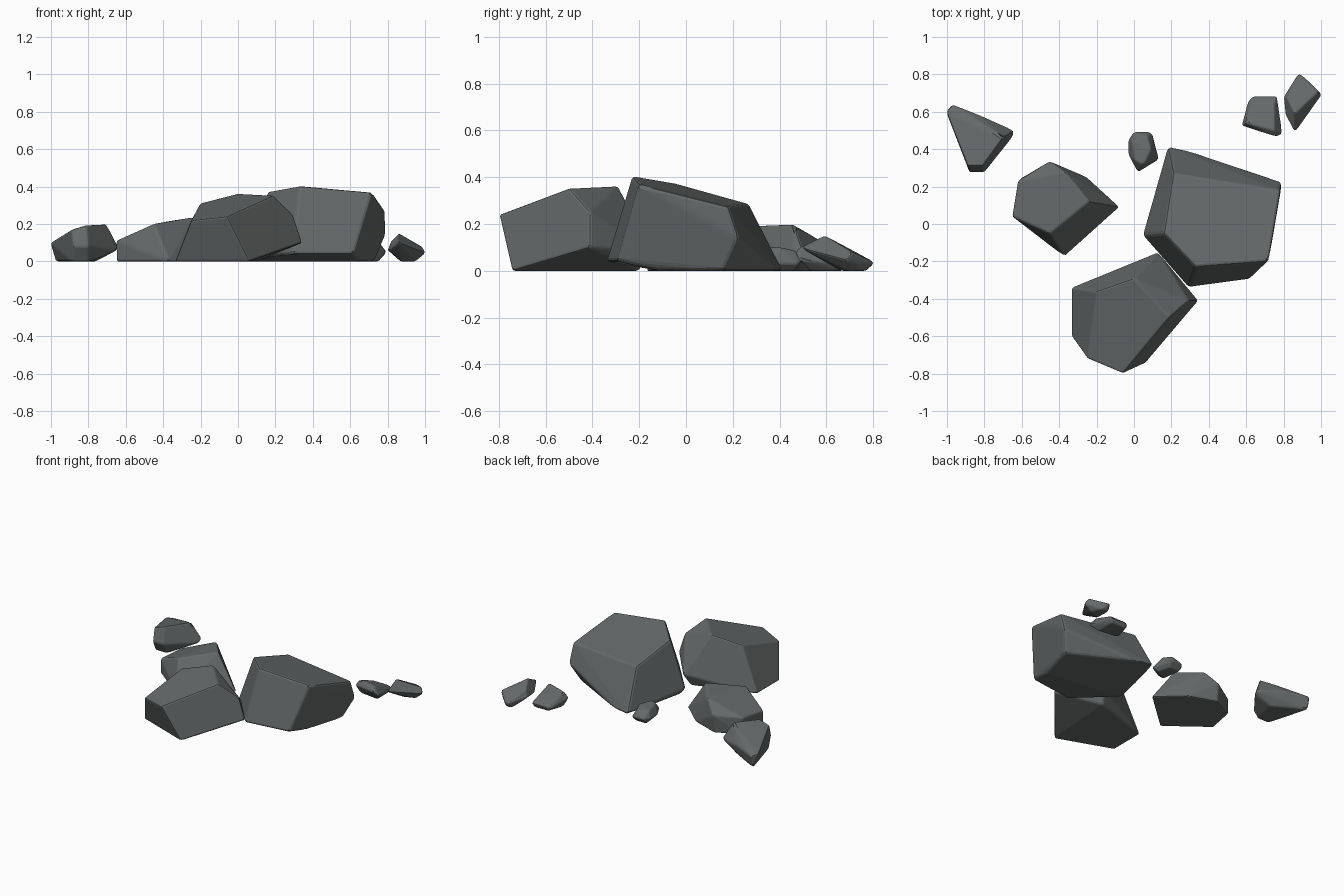
import bpy, bmesh, math

stone = bpy.data.materials.new("dark grey stone")
stone.diffuse_color = (0.13, 0.142, 0.142, 1)


def rock(name, bevel, pts):
    """Chiselled boulder: convex hull of a few corners, near-flat facets merged, edges softened."""
    bm = bmesh.new()
    for p in pts:
        bm.verts.new(p)
    hull = bmesh.ops.convex_hull(bm, input=bm.verts[:])
    junk = list({g for g in hull["geom_interior"] + hull["geom_unused"]
                 if isinstance(g, bmesh.types.BMVert)})
    bmesh.ops.delete(bm, geom=junk, context='VERTS')
    bmesh.ops.dissolve_limit(bm, angle_limit=math.radians(7),
                             verts=bm.verts[:], edges=bm.edges[:])
    bmesh.ops.recalc_face_normals(bm, faces=bm.faces[:])
    me = bpy.data.meshes.new(name)
    bm.to_mesh(me)
    bm.free()
    ob = bpy.data.objects.new(name, me)
    bpy.context.collection.objects.link(ob)
    me.materials.append(stone)
    b = ob.modifiers.new("soft edges", 'BEVEL')
    b.width = bevel
    b.segments = 2
    b.limit_method = 'ANGLE'
    b.angle_limit = math.radians(12)


# three large boulders
rock("large_boulder", 0.014, [
    (.33, -.23, .405), (.72, -.20, .37), (.785, .18, .275), (.21, .27, .285), (.16, -.05, .375),
    (.79, .225, .14), (.73, .16, 0), (.18, .415, 0), (.30, .39, 0), (.045, -.06, .04),
    (.08, -.04, 0), (.29, -.34, .04), (.62, -.295, .04), (.64, -.12, 0), (.33, -.15, 0)])
rock("front_boulder", 0.01, [
    (-.06, -.80, .24), (-.25, -.72, .22), (-.20, -.36, .312), (0, -.29, .363), (.19, -.50, .353),
    (.295, -.41, .25), (.345, -.41, .10), (.13, -.15, .09), (.06, -.745, 0), (-.335, -.60, 0),
    (-.335, -.34, 0), (.10, -.20, 0)])
rock("left_boulder", 0.01, [
    (-.65, .04, .11), (-.45, -.05, .20), (-.24, .12, .235), (-.37, .28, .215), (-.62, .23, .12),
    (-.45, .335, .13), (-.075, .09, 0), (-.37, -.175, 0), (-.65, .04, 0), (-.61, .24, 0),
    (-.45, .32, 0), (-.25, .25, 0)])

# four small stones
rock("far_left_stone", 0.01, [
    (-1.005, .60, .10), (-.97, .64, .09), (-.70, .46, .20), (-.81, .31, .195), (-.89, .31, .17),
    (-.83, .585, .10), (-.64, .50, .08), (-.645, .47, .06), (-.80, .275, .08), (-.88, .275, .08),
    (-.975, .62, 0), (-.80, .32, 0), (-.89, .32, 0), (-.76, .50, 0)])
rock("middle_stone", 0.008, [
    (-.01, .44, .09), (.005, .34, .10), (.05, .32, .105), (.09, .40, .10), (.07, .47, .085),
    (-.03, .45, .04), (-.03, .37, .04), (.02, .275, .04), (.135, .345, .03), (.10, .48, .03),
    (0, .495, .04), (.08, .495, .04), (0, .46, 0), (.02, .32, 0), (.10, .37, 0), (.08, .46, 0)])
rock("right_stone", 0.008, [
    (.60, .54, .10), (.75, .50, .11), (.75, .65, .06), (.63, .65, .06), (.575, .525, .06),
    (.76, .465, .08), (.795, .48, .05), (.765, .685, .03), (.64, .685, .03), (.61, .66, .03),
    (.60, .55, 0), (.75, .53, 0), (.75, .67, 0), (.64, .67, 0)])
rock("far_right_stone", 0.008, [
    (.86, .485, .10), (.86, .59, .152), (.82, .67, .11), (.80, .68, .06), (.81, .58, .06),
    (.875, .80, .04), (.89, .805, .03), (.985, .71, .08), (1.005, .69, .045), (.87, .77, 0),
    (.92, .76, 0), (.95, .69, 0), (.87, .66, 0)])
